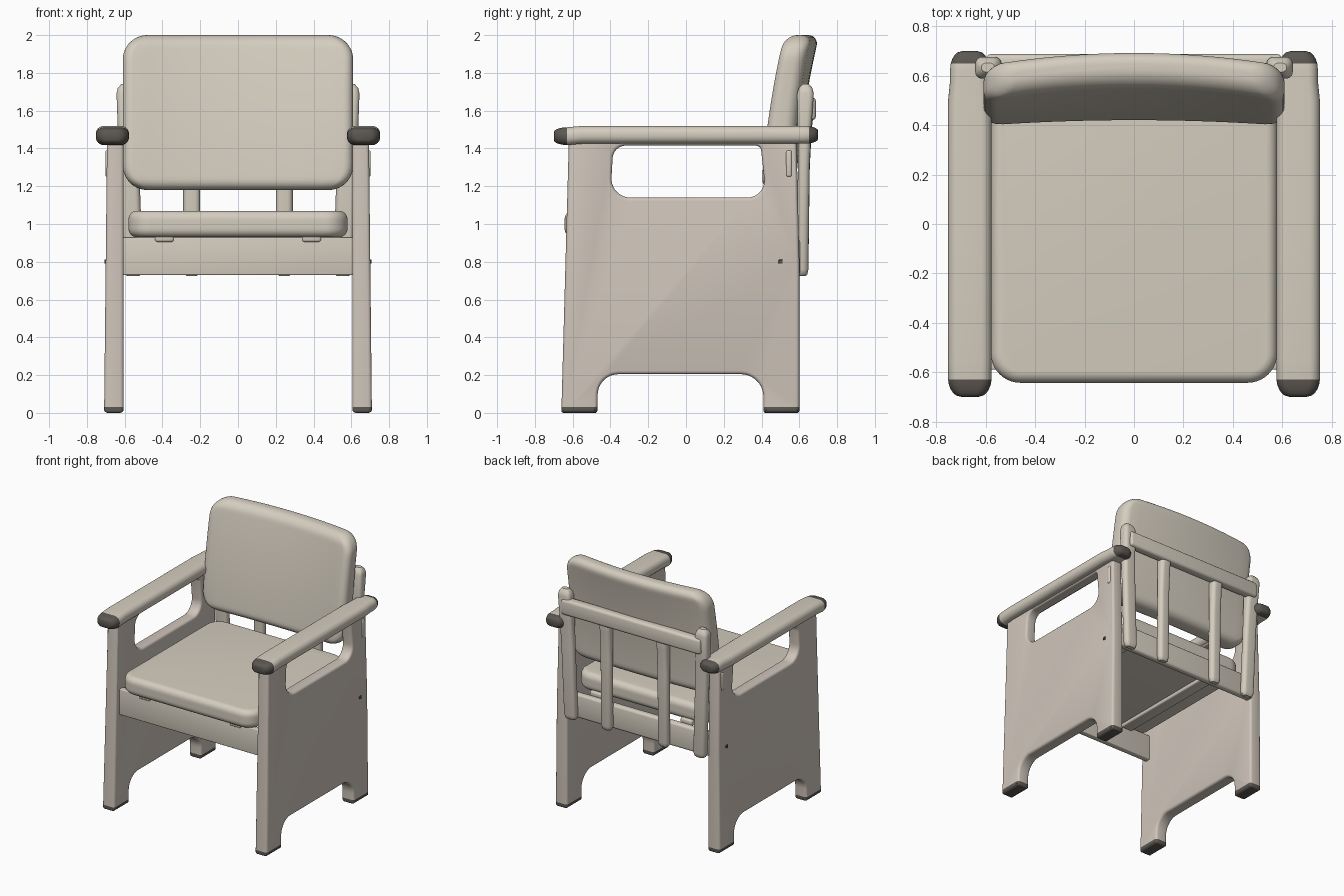
import bpy, bmesh, math
from mathutils import Vector

if "Cube" in bpy.data.objects:
    bpy.data.objects.remove(bpy.data.objects["Cube"])


def material(name, rgb):
    m = bpy.data.materials.new(name)
    m.diffuse_color = (*rgb, 1)
    m.use_nodes = True
    m.node_tree.nodes["Principled BSDF"].inputs["Base Color"].default_value = m.diffuse_color
    return m


CREAM = material("cream", (0.66, 0.61, 0.52))
PANEL = material("warm beige", (0.62, 0.555, 0.49))
DARK = material("dark grey", (0.105, 0.095, 0.082))


def finish(name, bm, mats, rule=None):
    """Turn a bmesh into a smooth-shaded object, colouring faces by a rule."""
    bmesh.ops.recalc_face_normals(bm, faces=bm.faces)
    if rule:
        for f in bm.faces:
            f.material_index = 1 if rule(f.calc_center_median()) else 0
    me = bpy.data.meshes.new(name)
    bm.to_mesh(me)
    bm.free()
    for m in mats:
        me.materials.append(m)
    for p in me.polygons:
        p.use_smooth = True
    me.set_sharp_from_angle(angle=math.radians(35))
    ob = bpy.data.objects.new(name, me)
    bpy.context.collection.objects.link(ob)
    return ob


def round_poly(corners, n=6):
    """Polygon from (x, y, radius) corners, with rounded corners."""
    out = []
    for i, (x, y, r) in enumerate(corners):
        p = Vector((x, y))
        a = (Vector(corners[i - 1][:2]) - p).normalized()
        b = (Vector(corners[(i + 1) % len(corners)][:2]) - p).normalized()
        if r <= 0:
            out.append(p)
            continue
        half = a.angle(b) / 2
        t = r / math.tan(half)
        c = p + (a + b).normalized() * (r / math.sin(half))
        u, v = (p + a * t - c).normalized(), (p + b * t - c).normalized()
        for k in range(n + 1):
            out.append(c + u.slerp(v, k / n) * r)
    return out


def ring(w, d, r, n=6, cuts=0):
    """Rounded rectangle (half sizes w, d), optionally cut along its long sides."""
    r = min(r, w * 0.98, d * 0.98)
    pts = round_poly([(-w, -d, r), (w, -d, r), (w, d, r), (-w, d, r)], n)
    if not cuts:
        return pts
    h = 2 * (n + 1)
    out = []
    for part in (pts[:h], pts[h:]):
        a, b = part[n], part[n + 1]
        out += part[:n + 1] + [a.lerp(b, k / cuts) for k in range(1, cuts)] + part[n + 1:]
    return out


def loft(name, rings, mats, rule=None):
    bm = bmesh.new()
    rows = [[bm.verts.new(p) for p in r] for r in rings]
    for a, b in zip(rows, rows[1:]):
        for i in range(len(a)):
            j = (i + 1) % len(a)
            bm.faces.new((a[i], a[j], b[j], b[i]))
    bm.faces.new(rows[0])
    bm.faces.new(rows[-1])
    return finish(name, bm, mats, rule)


def box(name, lo, hi, r, mat):
    bm = bmesh.new()
    bmesh.ops.create_cube(bm, size=1)
    for v in bm.verts:
        v.co = [(l + h) / 2 + c * (h - l) for l, h, c in zip(lo, hi, v.co)]
    bmesh.ops.bevel(bm, geom=bm.edges[:], offset=r, segments=3, profile=0.5, affect='EDGES')
    return finish(name, bm, [mat])


def arc(d, r):
    """How far a rounded edge of radius r is set in, at distance d from the end."""
    return r - math.sqrt(max(0, r * r - (r - d) ** 2)) if d < r else 0


# Side panels: outline with foot cut-out and arm window, dark foot tips
outer = [(-0.66, 0, 0.012), (-0.47, 0, 0.012), (-0.465, 0.205, 0.11), (0.41, 0.205, 0.12),
         (0.41, 0, 0.012), (0.60, 0, 0.012), (0.60, 0.8, 0), (0.585, 1.45, 0.01), (-0.62, 1.45, 0.01)]
window = [(-0.40, 1.14, 0.10), (0.425, 1.14, 0.09), (0.395, 1.415, 0.03), (-0.385, 1.415, 0.07)]


def side_panel(s, side):
    cu = bpy.data.curves.new("panel_outline", 'CURVE')
    cu.dimensions, cu.fill_mode = '2D', 'BOTH'
    for corners in (outer, window):
        pts = round_poly(corners, 10)
        sp = cu.splines.new('POLY')
        sp.points.add(len(pts) - 1)
        for q, p in zip(sp.points, pts):
            q.co = (p.x, p.y, 0, 1)
        sp.use_cyclic_u = True
    cu.extrude, cu.bevel_depth, cu.bevel_resolution, cu.offset = 0.03, 0.018, 2, -0.018
    tmp = bpy.data.objects.new("panel_outline", cu)
    bpy.context.collection.objects.link(tmp)
    me = bpy.data.meshes.new_from_object(tmp.evaluated_get(bpy.context.evaluated_depsgraph_get()))
    bpy.data.objects.remove(tmp)
    bm = bmesh.new()
    bm.from_mesh(me)
    bmesh.ops.remove_doubles(bm, verts=bm.verts, dist=0.0005)
    for v in bm.verts:
        y, z, t = v.co
        v.co = (s * (0.657 + t * (1.08 - 0.12 * z) - 0.005 * z), y, max(z, 0))
    bmesh.ops.bisect_plane(bm, geom=bm.verts[:] + bm.edges[:] + bm.faces[:],
                           plane_co=(0, 0, 0.032), plane_no=(0, 0, 1))
    finish(side + "_side_panel", bm, [PANEL, DARK], lambda c: c.z < 0.032)


# Armrests with dark rounded end caps
def armrest(s, side):
    rings = []
    ys = [-0.70, -0.695, -0.685, -0.67, -0.65, -0.63, -0.55, 0, 0.5, 0.58, 0.62, 0.65, 0.67, 0.685, 0.695, 0.70]
    for y in ys:
        f = 1 - arc(0.70 - abs(y), 0.075) / 0.075
        w = (0.088 if y < 0.55 else 0.08) * (0.4 + 0.6 * f)
        h = 0.047 * (0.45 + 0.55 * f)
        zc = 1.465 if y < -0.6 else 1.472
        rings.append([(s * (0.665 + p.x), y, zc + p.y) for p in ring(w, h, 0.042)])
    loft(side + "_armrest", rings, [CREAM, DARK], lambda c: c.y < -0.632 or c.y > 0.652)


# Back frame uprights, bending back slightly at the top
def upright(name, x0, x1, w, top):
    rings = []
    for z, d, g in ((0.725, 0.016, 0.6), (0.735, 0.025, 0.85), (0.76, 0.03, 1), (1.3, 0.031, 1), (1.5, 0.036, 1),
                    (top - 0.05, 0.044, 1), (top - 0.02, 0.036, 0.85), (top, 0.018, 0.5)):
        k = (z - 0.725) / (top - 0.725)
        yc = 0.618 + 0.016 * k * k
        xc = x0 + (x1 - x0) * k
        rings.append([(xc + p.x, yc + p.y, z) for p in ring(w * g, d, 0.028)])
    loft(name, rings, [CREAM])


for s, side in ((-1, "left"), (1, "right")):
    side_panel(s, side)
    armrest(s, side)
    upright(side + "_back_post", s * 0.555, s * 0.592, 0.053, 1.74)
    upright(side + "_back_slat", s * 0.245, s * 0.245, 0.045, 1.64)
    # Seat runner, bolt and slot plate
    xs = sorted((s * 0.34, s * 0.44))
    box(side + "_seat_runner", (xs[0], -0.60, 0.905), (xs[1], 0.56, 0.95), 0.012, CREAM)
    xs = sorted((s * 0.69, s * 0.708))
    box(side + "_bolt", (xs[0], 0.49, 0.79), (xs[1], 0.512, 0.812), 0.004, DARK)
    xs = sorted((s * 0.67, s * 0.702))
    box(side + "_post_fixing", (xs[0], 0.53, 1.25), (xs[1], 0.56, 1.39), 0.01, CREAM)

# Rails joining the sides and the back frame
box("front_rail", (-0.62, -0.59, 0.73), (0.62, -0.545, 0.93), 0.006, CREAM)
box("lower_back_rail", (-0.62, 0.55, 0.735), (0.62, 0.605, 0.92), 0.018, CREAM)
box("upper_back_rail", (-0.60, 0.615, 1.55), (0.60, 0.688, 1.67), 0.02, CREAM)

# Seat cushion
seat = []
for i in range(17):
    z = 1.0 - 0.07 * math.cos(math.pi * i / 16)
    inset = arc(0.07 - abs(z - 1.0), 0.045)
    seat.append([(p.x, p.y - 0.05, z) for p in ring(0.58 - inset, 0.593 - inset, 0.12 - inset, 10)])
loft("seat", seat, [CREAM])

# Backrest cushion: concave, leaning back towards the top
rows = []
N = 36
for i in range(N + 1):
    z = 1.59 - 0.41 * math.cos(math.pi * i / N)
    k = (z - 1.18) / 0.82
    d = min(z - 1.18, 2.0 - z)
    w = 0.61 - arc(d, 0.13)
    th = 0.165 - 0.025 * k
    half = th / 2 - arc(d, 0.058)
    front = 0.395 + 0.045 * k + 0.07 * k * k
    bow = 0.02 + 0.035 * k
    rows.append([(p.x, front + th / 2 + bow * (1 - (p.x / 0.61) ** 2) + p.y, z)
                 for p in ring(w, half, 0.055, 6, 16)])
loft("backrest", rows, [CREAM])
